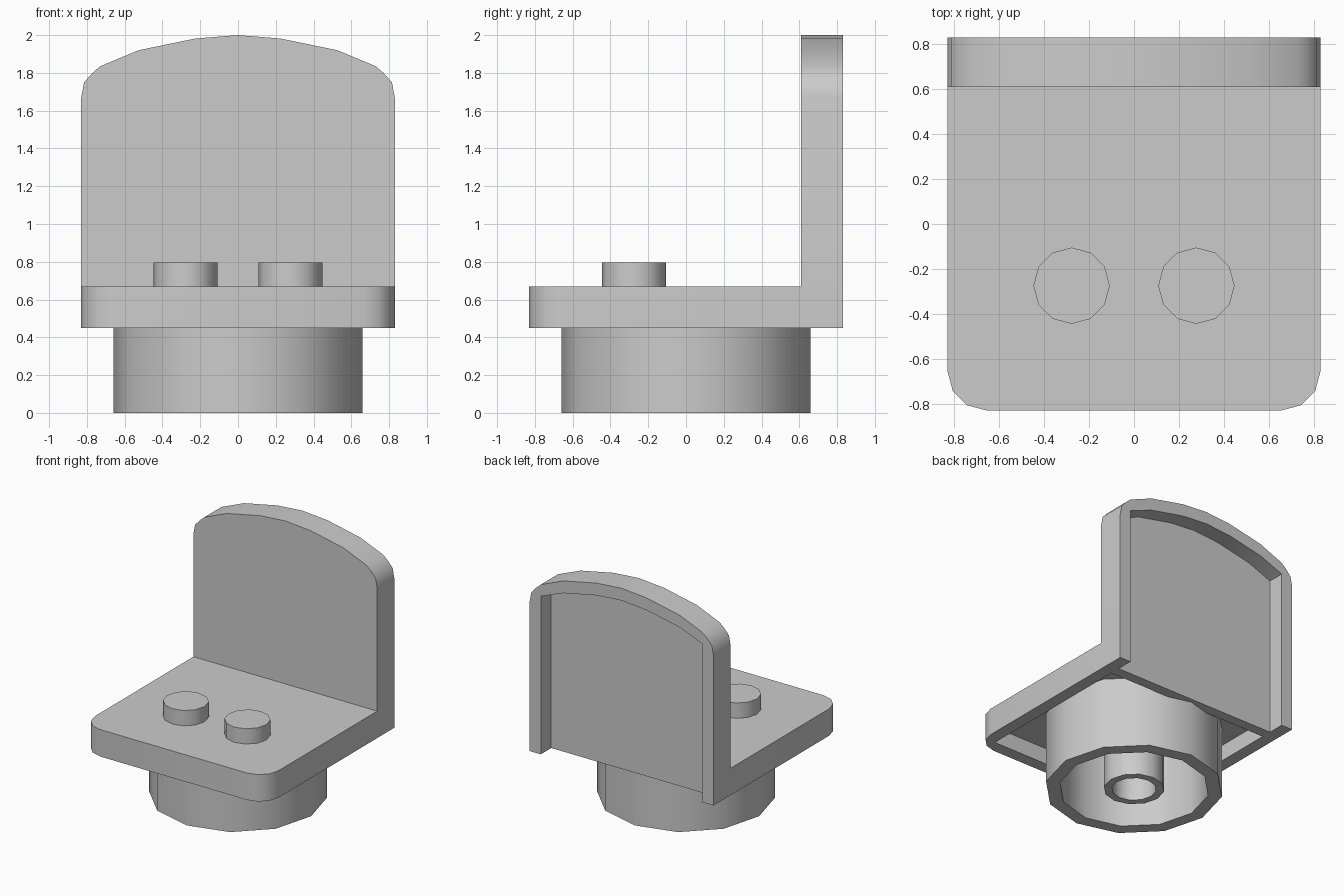
import bpy, bmesh, math
from mathutils import Vector

if "Cube" in bpy.data.objects:
    bpy.data.objects.remove(bpy.data.objects["Cube"])

GREY = (0.6, 0.6, 0.6, 1)
grey = bpy.data.materials.new("light grey plastic")
grey.use_nodes = True
grey.diffuse_color = GREY
grey.node_tree.nodes["Principled BSDF"].inputs["Base Color"].default_value = GREY
parts = []


def finish(name, bm):
    bmesh.ops.recalc_face_normals(bm, faces=bm.faces)
    mesh = bpy.data.meshes.new(name)
    bm.to_mesh(mesh)
    bm.free()
    mesh.materials.append(grey)
    obj = bpy.data.objects.new(name, mesh)
    bpy.context.collection.objects.link(obj)
    return obj


def prism(name, outline, push):
    """Extrude a flat outline of 3D points along the vector push."""
    bm = bmesh.new()
    face = bm.faces.new([bm.verts.new(p) for p in outline])
    moved = bmesh.ops.extrude_face_region(bm, geom=[face])["geom"]
    verts = [v for v in moved if isinstance(v, bmesh.types.BMVert)]
    bmesh.ops.translate(bm, verts=verts, vec=push)
    return finish(name, bm)


def carve(obj, cutter):
    """Cut the cutter out of the object, then discard the cutter."""
    mod = obj.modifiers.new("pocket", 'BOOLEAN')
    mod.operation, mod.solver, mod.object = 'DIFFERENCE', 'EXACT', cutter
    bpy.context.view_layer.objects.active = obj
    bpy.ops.object.modifier_apply(modifier=mod.name)
    bpy.data.objects.remove(cutter)
    parts.append(obj)


def tube(name, outer, inner, bottom, top):
    """Twelve-sided tube made by spinning a rectangular section."""
    bm = bmesh.new()
    section = [(inner, bottom), (outer, bottom), (outer, top), (inner, top)]
    verts = [bm.verts.new((r, 0, z)) for r, z in section]
    edges = [bm.edges.new((verts[i], verts[i - 1])) for i in range(4)]
    bmesh.ops.spin(bm, geom=verts + edges, axis=(0, 0, 1), cent=(0, 0, 0),
                   angle=math.tau, steps=12)
    bmesh.ops.remove_doubles(bm, verts=bm.verts, dist=0.001)
    parts.append(finish(name, bm))


def mirrored(points):
    """Right half from bottom to centre top, continued down the left half."""
    return points + [(-x, z) for x, z in reversed(points) if x > 0]


W, WALL, R = 0.83, 0.1, 0.17
LOW, SEAT, BACK, PANEL = 0.45, 0.67, 0.61, 0.695
CEILING = 0.58

# Seat plate with rounded front corners, hollow underneath
corner = [(W - R + R * math.cos(a), -W + R - R * math.sin(a))
          for a in (math.radians(30 * i) for i in range(4))]
half = [(W, BACK)] + corner
outline = half + [(-x, y) for x, y in reversed(half)]
seat = prism("seat", [(x, y, LOW) for x, y in outline], Vector((0, 0, SEAT - LOW)))
IN = W - WALL
hollow = [(IN, BACK + 0.1), (IN, -IN), (-IN, -IN), (-IN, BACK + 0.1)]
carve(seat, prism("seat_cutter", [(x, y, LOW - 0.1) for x, y in hollow],
                  Vector((0, 0, CEILING - LOW + 0.1))))

# Backrest with arched top, recessed behind and open at the bottom
arch = [(0.526, 1.92), (0.225, 1.982), (0, 2)]
shoulder = [(W, LOW), (W, 1.67), (0.815, 1.75), (0.77, 1.8), (0.73, 1.835)]
backrest = prism("backrest", [(x, BACK, z) for x, z in mirrored(shoulder + arch)],
                 Vector((0, W - BACK, 0)))
recess = [(IN, LOW - 0.1), (IN, 1.74)] + [(x, z - WALL) for x, z in arch]
carve(backrest, prism("back_cutter", [(x, PANEL, z) for x, z in mirrored(recess)],
                      Vector((0, 0.3, 0))))

# Round base and its inner socket
tube("base_ring", 0.66, 0.555, 0, CEILING)
tube("base_socket", 0.225, 0.165, 0, CEILING)

# Pegs on the seat
for side, x in (("left", 0.278), ("right", -0.278)):
    circle = [(x + R * math.cos(a), -0.275 + R * math.sin(a), SEAT)
              for a in (math.tau * i / 12 for i in range(12))]
    parts.append(prism(side + "_peg", circle, Vector((0, 0, 0.125))))

# Smooth the curves and keep the edges sharp
bpy.ops.object.select_all(action='DESELECT')
for obj in parts:
    obj.select_set(True)
bpy.context.view_layer.objects.active = parts[0]
bpy.ops.object.shade_smooth_by_angle(angle=math.radians(40))
